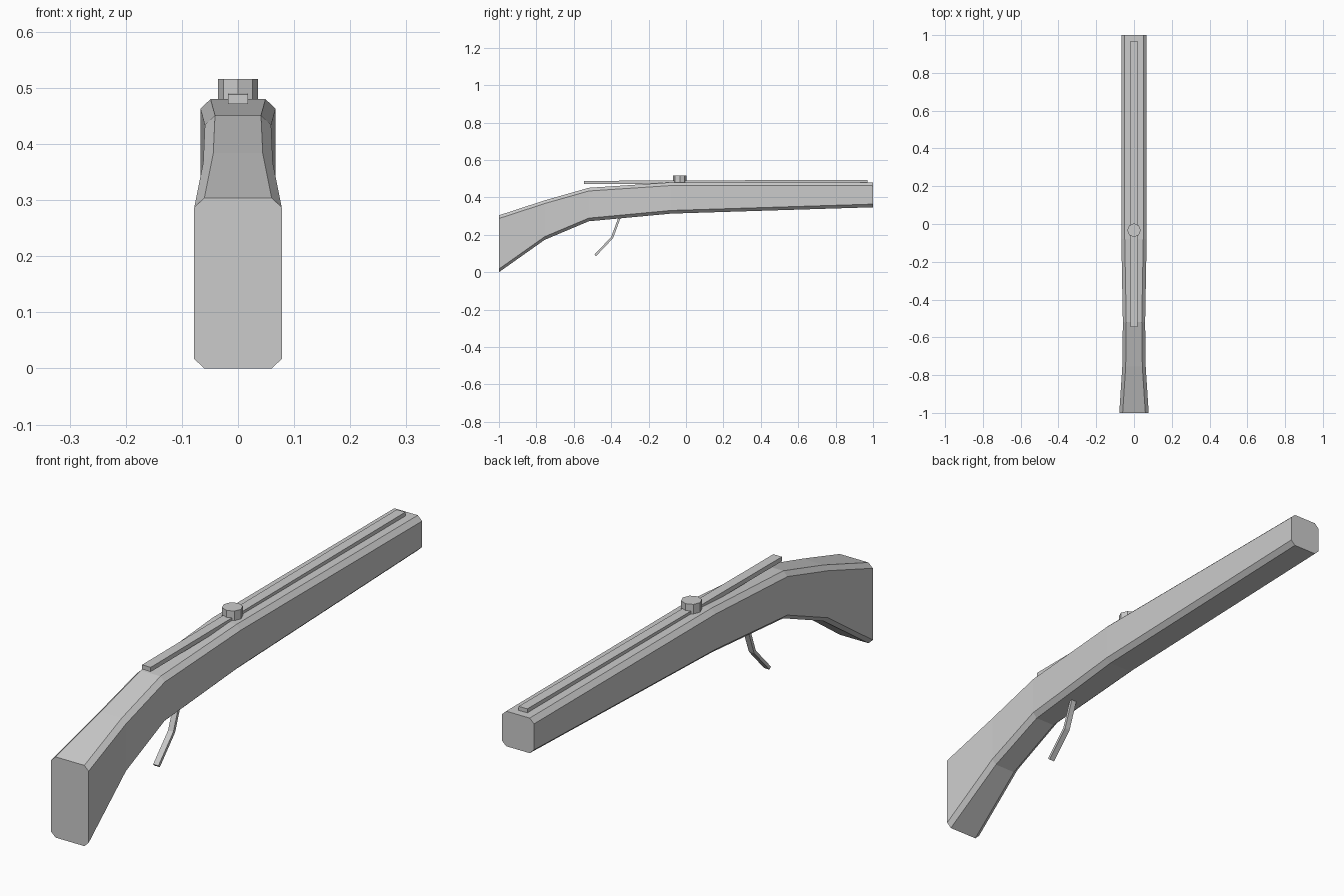
import bpy, bmesh, math
from mathutils import Vector

if "Cube" in bpy.data.objects:
    bpy.data.objects.remove(bpy.data.objects["Cube"])

grey = bpy.data.materials.new("plain grey")
grey.diffuse_color = (0.6, 0.6, 0.6, 1)
grey.use_nodes = True
grey.node_tree.nodes["Principled BSDF"].inputs["Base Color"].default_value = grey.diffuse_color


def finish(name, bm):
    bmesh.ops.recalc_face_normals(bm, faces=bm.faces)
    mesh = bpy.data.meshes.new(name)
    bm.to_mesh(mesh)
    bm.free()
    mesh.materials.append(grey)
    ob = bpy.data.objects.new(name, mesh)
    bpy.context.collection.objects.link(ob)
    return ob


def loft(name, rings):
    """Skin a list of equal-length rings and cap both ends."""
    bm = bmesh.new()
    loops = [[bm.verts.new(p) for p in ring] for ring in rings]
    for a, b in zip(loops, loops[1:]):
        for i in range(len(a)):
            j = (i + 1) % len(a)
            bm.faces.new((a[i], a[j], b[j], b[i]))
    bm.faces.new(loops[0])
    bm.faces.new(loops[-1])
    return finish(name, bm)


def chamfered(y, low, high, half, cx=0.018, cz=0.017):
    """Cross-section with cut corners."""
    i = half - cx
    return [(-i, y, low), (i, y, low), (half, y, low + cz), (half, y, high - cz),
            (i, y, high), (-i, y, high), (-half, y, high - cz), (-half, y, low + cz)]


# Stock and fore-end in one body: y, bottom, top, half width
stations = [(-1.0, 0.0, 0.304, 0.078), (-0.755, 0.173, 0.384, 0.062),
            (-0.52, 0.272, 0.451, 0.059), (-0.08, 0.313, 0.48, 0.067),
            (1.0, 0.347, 0.479, 0.067)]
loft("stock", [chamfered(*s) for s in stations])

# Thin rail along the top, rising slightly to the back
w = 0.018
loft("top_rail", [[(-w, y, z), (w, y, z), (w, y, z + 0.017), (-w, y, z + 0.017)]
                  for y, z in ((-0.545, 0.471), (0.97, 0.477))])

# Bent trigger lever below
w, t = 0.011, 0.006
path = [Vector((0, -0.345, 0.32)), Vector((0, -0.395, 0.185)), Vector((0, -0.485, 0.09))]
rings = []
for k, p in enumerate(path):
    d = (path[min(k + 1, 2)] - path[max(k - 1, 0)]).normalized()
    n = Vector((0, -d.z, d.y)) * t
    rings.append([p + n + Vector((w, 0, 0)), p + n - Vector((w, 0, 0)),
                  p - n - Vector((w, 0, 0)), p - n + Vector((w, 0, 0))])
loft("trigger", rings)

# Eight-sided knob on the rail
r = 0.036
loft("knob", [[(r * math.cos(i * math.pi / 4), -0.033 + r * math.sin(i * math.pi / 4), z)
               for i in range(8)] for z in (0.476, 0.516)])
